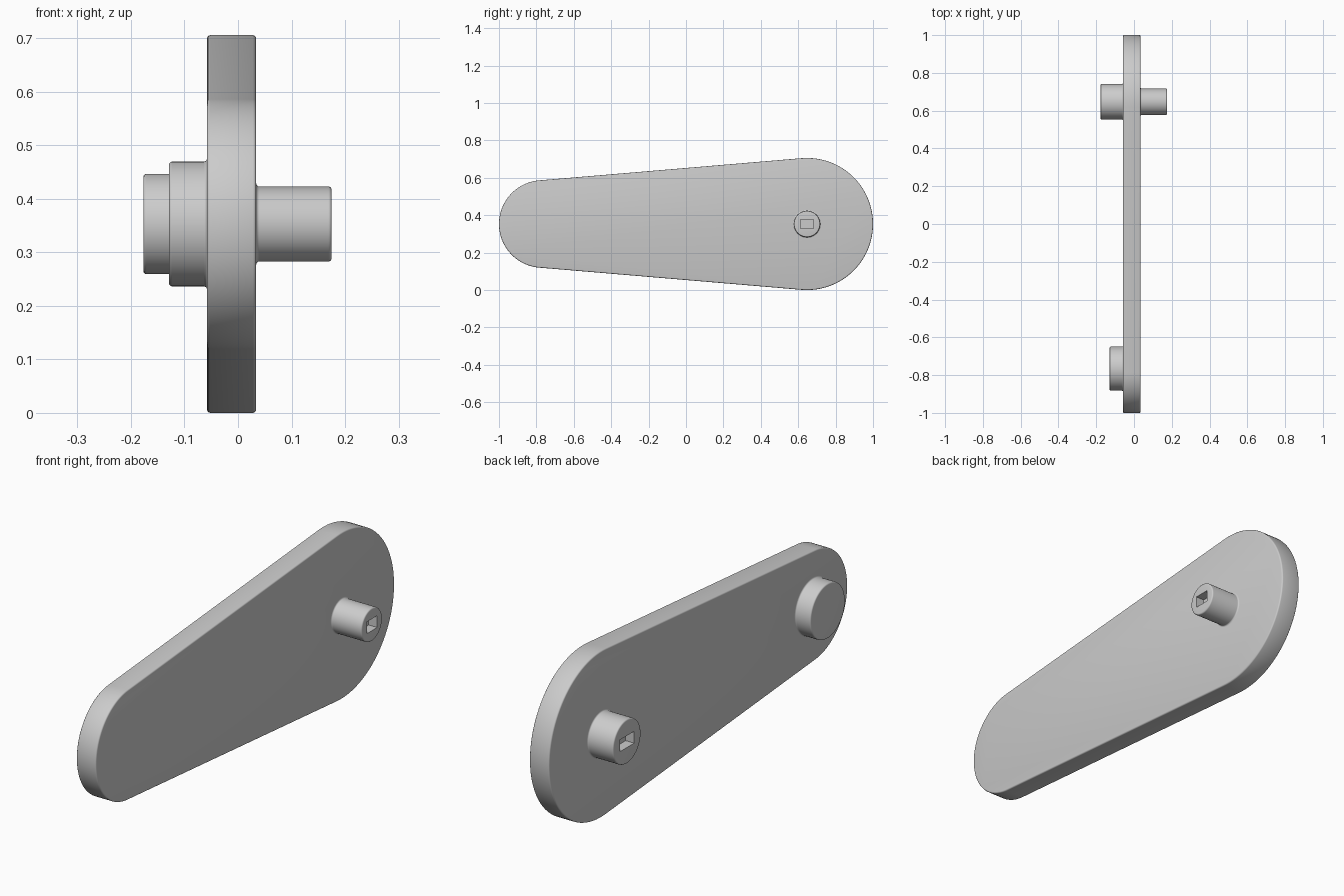
import bpy, bmesh
from math import sin, cos, pi, asin

default = bpy.data.objects.get("Cube")
if default:
    bpy.data.objects.remove(default, do_unlink=True)

grey = bpy.data.materials.new("plain grey")
grey.use_nodes = True
colour = (0.6, 0.6, 0.6, 1)
grey.diffuse_color = colour
grey.node_tree.nodes["Principled BSDF"].inputs["Base Color"].default_value = colour

MID_Z = 0.353                 # height of the arm's centre line
BIG_Y, BIG_R = 0.647, 0.353   # wide rounded end
SMALL_Y, SMALL_R = -0.766, 0.234
FACE_L, FACE_R = 0.034, -0.058
EDGE = 0.006                  # rounding of every edge


def finish(name, bm):
    bmesh.ops.recalc_face_normals(bm, faces=bm.faces)
    mesh = bpy.data.meshes.new(name)
    bm.to_mesh(mesh)
    bm.free()
    mesh.materials.append(grey)
    obj = bpy.data.objects.new(name, mesh)
    bpy.context.collection.objects.link(obj)
    return obj


def smooth(obj):
    bpy.ops.object.select_all(action='DESELECT')
    obj.select_set(True)
    bpy.context.view_layer.objects.active = obj
    bpy.ops.object.shade_smooth_by_angle(angle=pi / 5)


def arc(cy, r, start, end, steps=56):
    angles = [start + (end - start) * i / steps for i in range(steps + 1)]
    return [(cy + r * cos(a), MID_Z + r * sin(a)) for a in angles]


def arm():
    # Two arcs joined by their common tangents
    lean = asin((BIG_R - SMALL_R) / (BIG_Y - SMALL_Y))
    top = pi / 2 + lean
    outline = arc(BIG_Y, BIG_R, -top, top)
    outline += arc(SMALL_Y, SMALL_R, top, 2 * pi - top)
    bm = bmesh.new()
    face = bm.faces.new([bm.verts.new((FACE_R, y, z)) for y, z in outline])
    out = bmesh.ops.extrude_face_region(bm, geom=[face])
    moved = [v for v in out["geom"] if isinstance(v, bmesh.types.BMVert)]
    bmesh.ops.translate(bm, verts=moved, vec=(FACE_L - FACE_R, 0, 0))
    rims = [e for e in bm.edges if abs(e.verts[0].co.x - e.verts[1].co.x) < EDGE]
    bmesh.ops.bevel(bm, geom=rims, offset=EDGE, segments=3, profile=0.5,
                    affect='EDGES')
    smooth(finish("arm_plate", bm))


def peg(name, y, radius, base, tip, slot=None, sides=72):
    # Turned profile: flared foot, straight wall, rounded rim
    way = 1 if tip > base else -1
    height = abs(tip - base)
    quarter = [i * pi / 8 for i in range(5)]
    profile = [(radius + EDGE, -0.01)]
    profile += [(radius + EDGE * (1 - sin(a)), EDGE * (1 - cos(a))) for a in quarter]
    profile += [(radius - EDGE * (1 - cos(a)), height - EDGE * (1 - sin(a)))
                for a in quarter]
    bm = bmesh.new()
    rings = []
    for r, h in profile:
        rings.append([bm.verts.new((base + way * h,
                                    y + r * cos(2 * pi * i / sides),
                                    MID_Z + r * sin(2 * pi * i / sides)))
                      for i in range(sides)])
    for a, b in zip(rings, rings[1:]):
        for i in range(sides):
            j = (i + 1) % sides
            bm.faces.new((a[i], a[j], b[j], b[i]))
    bm.faces.new(rings[0])
    bm.faces.new(rings[-1])
    obj = finish(name, bm)
    if slot:
        cut_slot(obj, y, tip, slot)
    smooth(obj)


def cut_slot(obj, y, tip, size):
    # Blind rectangular socket in the end of the peg
    bm = bmesh.new()
    bmesh.ops.create_cube(bm, size=1)
    bmesh.ops.scale(bm, vec=size, verts=bm.verts)
    bmesh.ops.translate(bm, vec=(tip, y, MID_Z), verts=bm.verts)
    cutter = finish("slot_cutter", bm)
    cutter.hide_render = True
    mod = obj.modifiers.new("slot", 'BOOLEAN')
    mod.operation = 'DIFFERENCE'
    mod.solver = 'EXACT'
    mod.object = cutter
    bpy.context.view_layer.objects.active = obj
    bpy.ops.object.modifier_apply(modifier=mod.name)
    bpy.data.objects.remove(cutter, do_unlink=True)


arm()
peg("left_peg", BIG_Y, 0.07, FACE_L, 0.175, slot=(0.08, 0.07, 0.05))
peg("right_peg", BIG_Y, 0.0935, FACE_R, -0.177, slot=(0.08, 0.095, 0.05))
peg("right_disc", SMALL_Y, 0.1165, FACE_R, -0.129)
